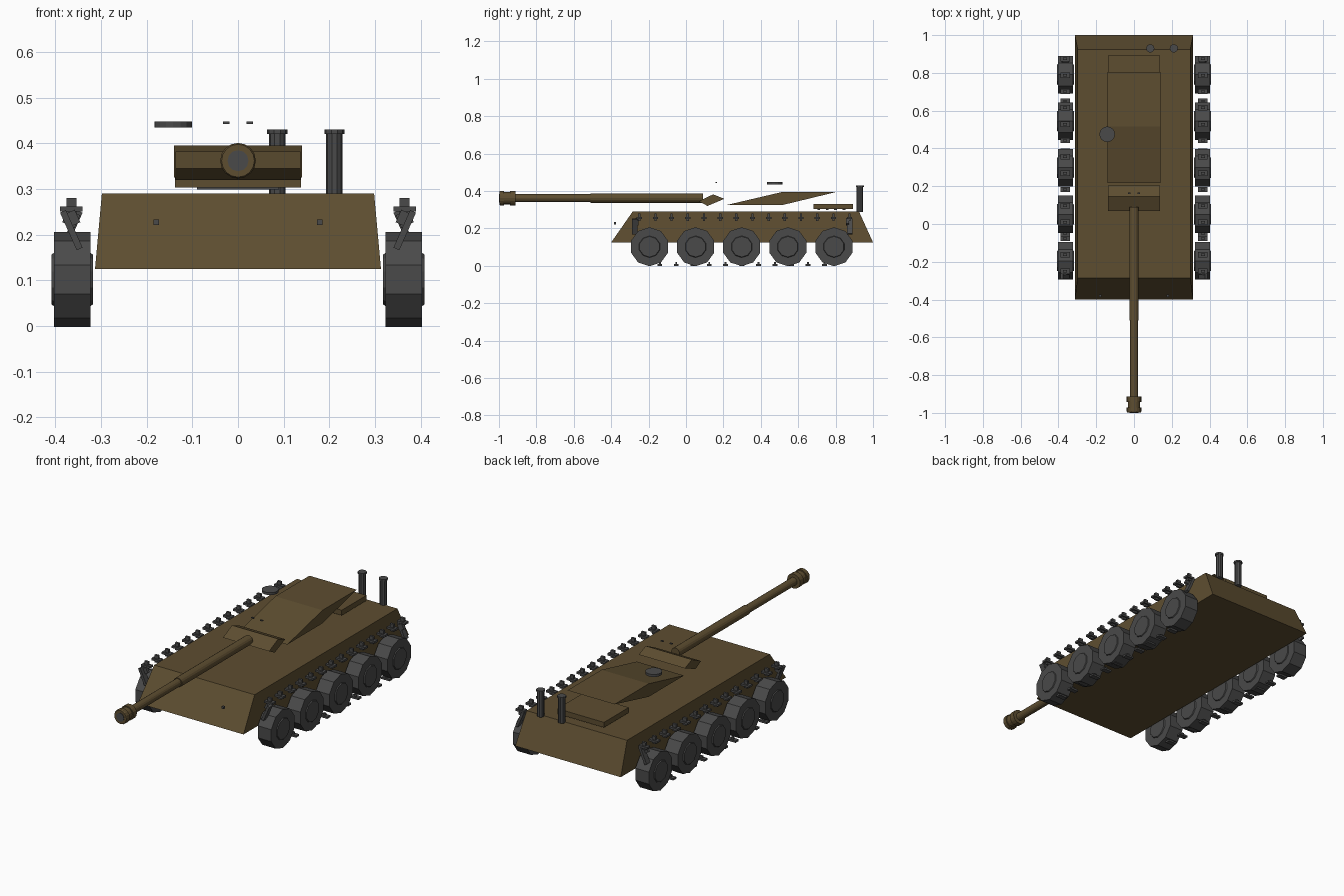
import bpy, bmesh, math
from mathutils import Matrix, Vector

if "Cube" in bpy.data.objects:
    bpy.data.objects.remove(bpy.data.objects["Cube"])


def material(name, rgb):
    m = bpy.data.materials.new(name)
    m.diffuse_color = (*rgb, 1)
    m.use_nodes = True
    m.node_tree.nodes["Principled BSDF"].inputs["Base Color"].default_value = m.diffuse_color
    return m


OLIVE = material("olive_brown", (0.11, 0.075, 0.03))
GREY = material("dark_grey", (0.068, 0.068, 0.068))


def finish(name, bm, mat):
    bmesh.ops.recalc_face_normals(bm, faces=bm.faces)
    me = bpy.data.meshes.new(name)
    bm.to_mesh(me)
    bm.free()
    me.materials.append(mat)
    ob = bpy.data.objects.new(name, me)
    bpy.context.collection.objects.link(ob)
    return ob


def add_box(bm, centre, size, rot=Matrix()):
    mat = Matrix.Translation(centre) @ rot @ Matrix.Diagonal((*size, 1))
    bmesh.ops.create_cube(bm, size=1, matrix=mat)


def box(name, centre, size, mat):
    bm = bmesh.new()
    add_box(bm, centre, size)
    return finish(name, bm, mat)


def prism(name, profile, x_half, mat):
    """Side profile of (y, z) points extruded across x."""
    bm = bmesh.new()
    f = bm.faces.new([bm.verts.new((-x_half, y, z)) for y, z in profile])
    ext = bmesh.ops.extrude_face_region(bm, geom=[f])
    moved = [v for v in ext["geom"] if isinstance(v, bmesh.types.BMVert)]
    bmesh.ops.translate(bm, verts=moved, vec=(2 * x_half, 0, 0))
    return finish(name, bm, mat)


def lathe(name, profile, origin, axis, sides, mat, phase=0.0):
    """Stack of (distance, radius) rings along an axis, capped at both ends."""
    bm = bmesh.new()
    rot = Vector((0, 0, 1)).rotation_difference(Vector(axis)).to_matrix()
    rings = []
    for d, r in profile:
        ring = []
        for i in range(sides):
            a = 2 * math.pi * i / sides + phase
            p = Vector((r * math.cos(a), r * math.sin(a), d))
            ring.append(bm.verts.new(Vector(origin) + rot @ p))
        rings.append(ring)
    for a, b in zip(rings, rings[1:]):
        for i in range(sides):
            j = (i + 1) % sides
            bm.faces.new((a[i], a[j], b[j], b[i]))
    bm.faces.new(rings[0])
    bm.faces.new(rings[-1])
    return finish(name, bm, mat)


# Hull: tapered box, narrower and shorter at the deck
hull = prism("hull", [(-0.4, 0.125), (1.0, 0.125), (0.925, 0.29), (-0.285, 0.29)], 0.313, OLIVE)
for v in hull.data.vertices:
    if v.co.z > 0.2:
        v.co.x *= 0.298 / 0.313

# Turret wedge, mantlet and rear deck plate
prism("turret", [(0.217, 0.325), (0.516, 0.395), (0.805, 0.395), (0.516, 0.325)], 0.14, OLIVE)
prism("mantlet", [(0.068, 0.345), (0.145, 0.382), (0.205, 0.358), (0.115, 0.32)], 0.137, OLIVE)
box("engine_cover", (0, 0.787, 0.317), (0.276, 0.21, 0.028), OLIVE)
for y in (0.71, 0.755, 0.80, 0.845):
    box("vent_bar", (0, y, 0.302), (0.18, 0.015, 0.007), GREY)

# Gun barrel with stepped sleeve and muzzle brake
GUN_Z = 0.362
lathe("gun_barrel", [(0, 0.021), (0.43, 0.021), (0.43, 0.025), (1.03, 0.025)],
      (0, -0.94, GUN_Z), (0, 1, 0), 16, OLIVE)
lathe("muzzle_brake", [(0, 0.036), (0.005, 0.039), (0.025, 0.039), (0.025, 0.033),
                       (0.055, 0.033), (0.055, 0.039), (0.085, 0.039)],
      (0, -0.997, GUN_Z), (0, 1, 0), 16, OLIVE)
lathe("muzzle_bore", [(0, 0.023), (0.006, 0.023)], (0, -1.0, GUN_Z), (0, 1, 0), 12, GREY)

# Hatch, sights, lamps
lathe("hatch", [(0, 0.041), (0.013, 0.041)], (-0.142, 0.475, 0.435), (0, 0, 1), 16, GREY)
for s in (-1, 1):
    box("sight", (s * 0.026, 0.163, 0.445), (0.014, 0.008, 0.005), GREY)
    box("lamp", (s * 0.179, -0.38, 0.227), (0.013, 0.012, 0.012), GREY)

# Exhaust stacks
for x in (0.086, 0.211):
    lathe("exhaust", [(0, 0.018), (0.133, 0.018), (0.133, 0.022), (0.143, 0.022)],
          (x, 0.93, 0.287), (0, 0, 1), 10, GREY)

# Road wheels with raised hubs on both faces
for s in (-1, 1):
    for i in range(5):
        lathe("wheel", [(-0.045, 0.03), (-0.045, 0.055), (-0.04, 0.058), (-0.04, 0.104),
                        (0.04, 0.104), (0.04, 0.058), (0.045, 0.055), (0.045, 0.03)],
              (s * 0.363, -0.195 + i * 0.2465, 0.102), (1, 0, 0), 10, GREY)

# Track links: upper run, lower run, and tilted links at each end
for s in (-1, 1):
    x = s * 0.365
    bm = bmesh.new()
    for i in range(14):
        y = -0.25 + i * 0.0865
        add_box(bm, (x, y, 0.256), (0.05, 0.028, 0.011))
        add_box(bm, (x, y, 0.26), (0.022, 0.012, 0.04))
    for i in range(11):
        y = -0.14 + i * 0.088
        add_box(bm, (x, y, 0.005), (0.05, 0.026, 0.01))
        add_box(bm, (x, y, 0.014), (0.014, 0.01, 0.014))
    for y, tilt in ((-0.275, 1), (0.875, -1)):
        rot = Matrix.Rotation(s * tilt * math.radians(24), 4, 'Y')
        add_box(bm, (x, y, 0.21), (0.014, 0.03, 0.09), rot)
        add_box(bm, (x, y + tilt * 0.012, 0.235), (0.03, 0.016, 0.03), rot)
    finish("track_links", bm, GREY)
